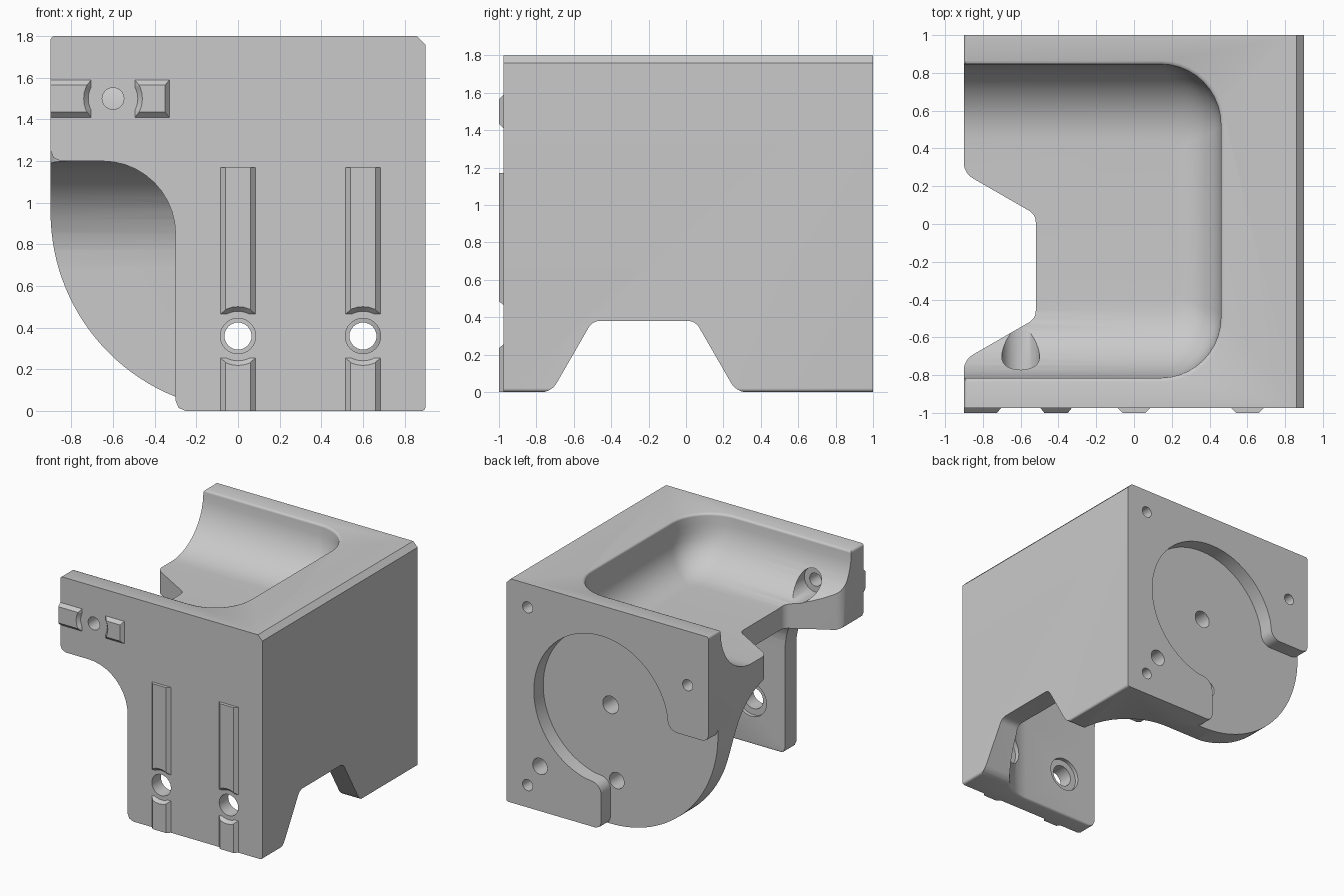
import bpy, bmesh, math
from mathutils import Vector

cube = bpy.data.objects.get("Cube")
if cube:
    bpy.data.objects.remove(cube, do_unlink=True)

grey = bpy.data.materials.new("plain grey")
grey.use_nodes = True
tone = (0.59, 0.59, 0.59, 1)
grey.diffuse_color = tone
grey.node_tree.nodes["Principled BSDF"].inputs["Base Color"].default_value = tone


def rounded(points, steps=10):
    """Polygon whose corners (x, y, radius) are turned into arcs."""
    out = []
    for i, c in enumerate(points):
        p = Vector(c[:2])
        r = c[2] if len(c) > 2 else 0
        if r == 0:
            out.append(p)
            continue
        a = (Vector(points[i - 1][:2]) - p).normalized()
        b = (Vector(points[(i + 1) % len(points)][:2]) - p).normalized()
        half = a.angle(b) / 2
        centre = p + (a + b).normalized() * r / math.sin(half)
        t = r / math.tan(half)
        start, end = p + a * t - centre, p + b * t - centre
        sweep = math.pi - 2 * half
        for k in range(steps + 1):
            f = k / steps
            d = (start * math.sin((1 - f) * sweep) + end * math.sin(f * sweep)) / math.sin(sweep)
            out.append(centre + d)
    return out


def arc(cx, cy, r, a0, a1, steps):
    angles = [math.radians(a0 + (a1 - a0) * k / steps) for k in range(steps + 1)]
    return [(cx + r * math.cos(a), cy + r * math.sin(a)) for a in angles]


def loft(name, rings):
    """Closed solid through rings with equal point counts."""
    bm = bmesh.new()
    rows = [[bm.verts.new(p) for p in ring] for ring in rings]
    n = len(rows[0])
    for lower, upper in zip(rows, rows[1:]):
        for i in range(n):
            j = (i + 1) % n
            bm.faces.new((lower[i], lower[j], upper[j], upper[i]))
    bm.faces.new(rows[0])
    bm.faces.new(rows[-1])
    bmesh.ops.recalc_face_normals(bm, faces=bm.faces)
    mesh = bpy.data.meshes.new(name)
    bm.to_mesh(mesh)
    bm.free()
    obj = bpy.data.objects.new(name, mesh)
    bpy.context.collection.objects.link(obj)
    mesh.materials.append(grey)
    return obj


PLACE = {"x": lambda u, v, w: (w, u, v),
         "y": lambda u, v, w: (u, w, v),
         "z": lambda u, v, w: (u, v, w)}


def prism(name, points, axis, lo, hi):
    return loft(name, [[PLACE[axis](p[0], p[1], w) for p in points] for w in (lo, hi)])


def bore(x, z, r0, y0, y1, r1=None):
    """Round cutter along y, tapered when r1 is given."""
    ends = ((r0, y0), (r1 or r0, y1))
    return loft("bore", [[(u, y, v) for u, v in arc(x, z, r, 0, 348.75, 31)] for r, y in ends])


def cavity(z_floor, z_open, x_end, y0, y1, front, back, end, corner0, corner1):
    """Pocket open at one z end and at the left, with filleted floor and rounded rim."""
    side = 1 if z_open > z_floor else -1
    depth, rim = abs(z_open - z_floor), 0.02

    def inset(r, h):
        if h < r:
            return r - math.sqrt(r * r - (r - h) ** 2)
        lift = min(max(h - depth + rim, 0), rim)
        return math.sqrt(rim * rim - lift * lift) - rim

    heights = [back * (k / 12) ** 2 for k in range(13)]
    heights += [depth - rim + rim * k / 4 for k in range(1, 5)] + [depth + 0.1]
    rings = []
    for h in heights:
        da, db = inset(front, h), inset(back, h)
        a, b, x = y0 + da, y1 - db, x_end - inset(end, h)
        ra, rb = corner0 - 0.7 * da, corner1 - 0.7 * db
        ring = rounded([(-1.2, a), (x, a, max(ra, 0.08)), (x, b, max(rb, 0.08)), (-1.2, b)])
        rings.append([(u, v, z_floor + side * h) for u, v in ring])
    return loft("cavity", rings)


def cut(obj, cutters):
    """Subtract the cutters, bake the result and remove them."""
    for c in cutters:
        c.hide_render = True
        m = obj.modifiers.new("cut", "BOOLEAN")
        m.operation, m.solver, m.object = "DIFFERENCE", "EXACT", c
    bpy.context.view_layer.update()
    graph = bpy.context.evaluated_depsgraph_get()
    mesh = bpy.data.meshes.new_from_object(obj.evaluated_get(graph))
    obj.modifiers.clear()
    obj.data = mesh
    for c in cutters:
        bpy.data.objects.remove(c, do_unlink=True)
    bpy.ops.object.select_all(action="DESELECT")
    obj.select_set(True)
    bpy.context.view_layer.objects.active = obj
    bpy.ops.object.shade_smooth_by_angle(angle=math.radians(30))


# Block with a chamfered top right edge
FRONT, RECESS = -0.975, 0.88
CX, CZ, DISC = 0.055, 0.955, 0.955
body = prism("bracket_body", rounded([(-0.9, 0), (0.9, 0, 0.02), (0.9, 1.76), (0.86, 1.8),
                                      (-0.9, 1.8, 0.02)]), "y", FRONT, 1)
cutters = []

# Upper tray and lower chamber
cutters.append(cavity(1.38, 1.8, 0.46, -0.815, 0.845, 0.4, 0.4, 0.24, 0.32, 0.32))
cutters.append(cavity(1.2, 0, 0.73, -0.83, 0.7, 0.3, 0.5, 0.25, 0.34, 0.45))

# Front wall corner opening
cutters.append(prism("front_opening", rounded([
    (-1.2, -0.2), (-0.2, -0.2), (-0.25, 0), (-0.285, 0.015), (-0.3, 0.05), (-0.3, 1.2, 0.35),
    (-0.85, 1.2), (-0.885, 1.215), (-0.9, 1.25), (-1.2, 1.3)]), "y", -1.2, -0.5))

# Round lower left corner of the back wall
cutters.append(prism("disc_outline", arc(CX, CZ, DISC, 180, 270, 32)
                     + [(CX, -0.2), (-1.2, -0.2), (-1.2, CZ)], "y", 0, 1.2))

# Round recess in the back, opening to the lower left
recess = [(CX + 0.06, -0.3), (CX + 0.05, 0), (CX + 0.015, 0.015), (CX, 0.05), (CX, CZ - 0.6, 0.09)]
recess += arc(CX, CZ, 0.6, -76, 166, 48)
recess += [(CX - 0.6, CZ, 0.09), (-0.85, CZ), (-0.885, CZ + 0.015), (-0.9, CZ + 0.05),
           (-1.2, CZ + 0.06), (-1.2, -0.3)]
cutters.append(prism("back_recess", rounded(recess, 6), "y", RECESS, 1.2))


# Trapezoid notches in the tray floor and the right wall
def notch(base, deep, outside):
    return rounded([(outside, -0.81), (base, -0.81), (base, -0.72, 0.1), (deep, -0.5, 0.07),
                    (deep, 0.05, 0.07), (base, 0.27, 0.1), (base, 0.37), (outside, 0.37)], 6)


cutters.append(prism("floor_notch", notch(-0.902, -0.52, -1.2), "z", 1.0, 1.9))
wall = [(p.y, p.x) for p in notch(-0.002, 0.38, -0.3)]
cutters.append(prism("wall_notch", wall, "x", 0.45, 1.2))

# Wide holes in the front wall, inner counterbores, narrower holes in the back
for x in (0, 0.6):
    cutters += [bore(x, 0.36, 0.085, -1.2, -0.4),
                bore(x, 0.36, 0.135, -0.86, -0.3),
                bore(x, 0.36, 0.065, 0, 1.2)]
cutters += [bore(-0.6, 1.5, 0.052, -1.2, -0.5), bore(-0.6, 1.5, 0.1, -0.79, 0.0)]

# Centre hole and corner screw holes in the back
cutters.append(bore(CX, CZ, 0.07, 0.2, 1.2))
for x, z in ((0.71, 1.61), (0.71, 0.18), (-0.715, 1.365)):
    cutters.append(bore(x, z, 0.045, 0.87, 1.2))
cut(body, cutters)


# Bevelled rails on the front with hollowed ends around the holes
def rail(name, x0, x1, z0, z1, dx0, dx1, dz0, dz1, hole):
    rings = []
    for y, f in ((FRONT, 0), (-1.0, 1)):
        a, b, c, d = x0 + dx0 * f, x1 - dx1 * f, z0 + dz0 * f, z1 - dz1 * f
        rings.append([(a, y, c), (b, y, c), (b, y, d), (a, y, d)])
    cut(loft(name, rings), [bore(*hole, 0.11, FRONT + 0.01, -1.01, 0.15)])


BEVEL = 0.025
for side, x in (("centre", 0), ("left", 0.6)):
    edges = (x - 0.085, x + 0.085)
    rail(side + "_lower_rail", *edges, 0, 0.255, BEVEL, BEVEL, 0, 0.02, (x, 0.36))
    rail(side + "_upper_rail", *edges, 0.465, 1.17, BEVEL, BEVEL, 0.02, 0, (x, 0.36))
rail("outer_top_rail", -0.9, -0.705, 1.41, 1.59, 0, 0.02, BEVEL, BEVEL, (-0.6, 1.5))
rail("inner_top_rail", -0.495, -0.33, 1.41, 1.59, 0.02, 0.02, BEVEL, BEVEL, (-0.6, 1.5))
